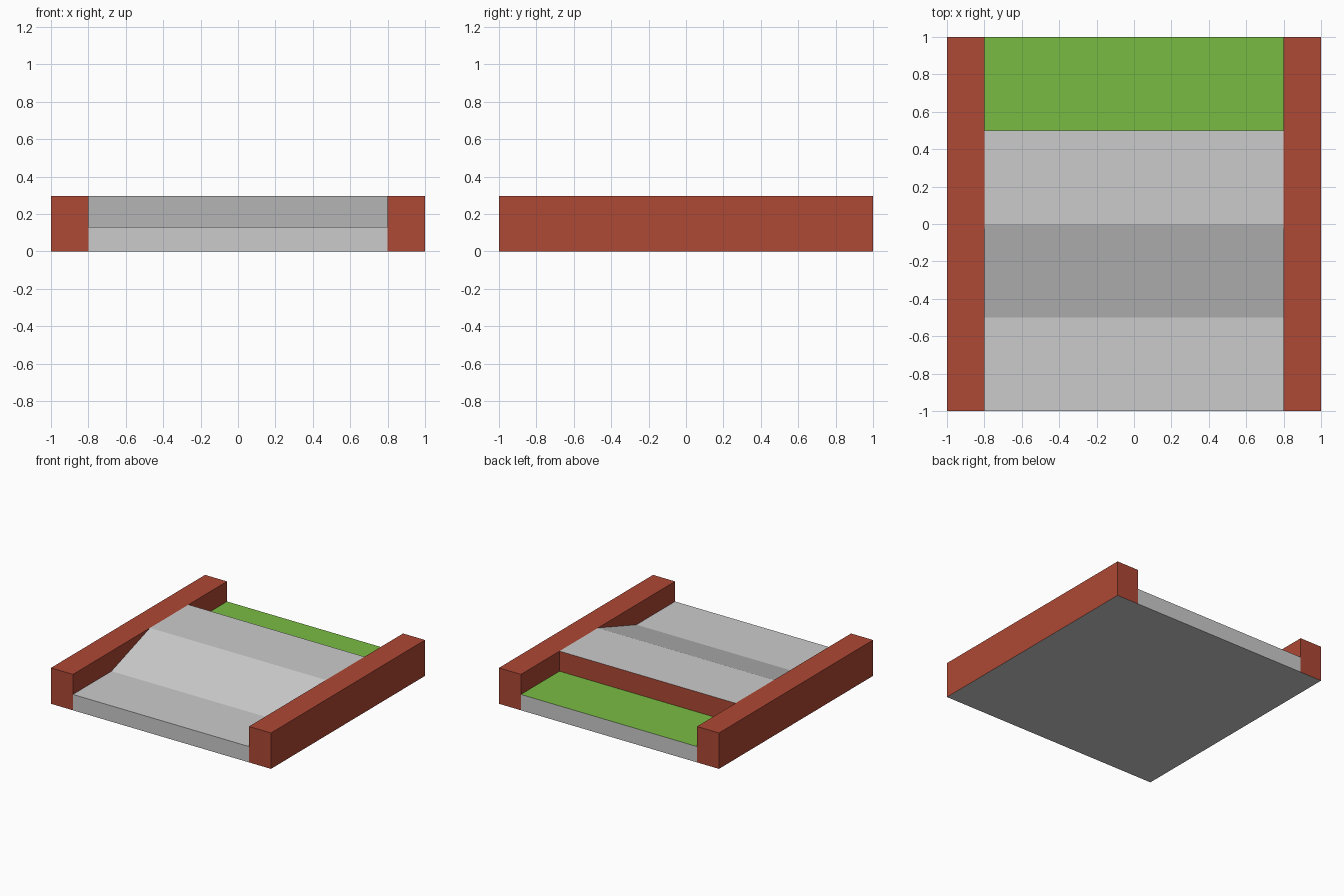
import bpy, bmesh

if "Cube" in bpy.data.objects:
    bpy.data.objects.remove(bpy.data.objects["Cube"])

LOW, HIGH, INNER = 0.13, 0.295, 0.8


def material(name, color):
    mat = bpy.data.materials.new(name)
    mat.diffuse_color = (*color, 1)
    mat.use_nodes = True
    mat.node_tree.nodes["Principled BSDF"].inputs["Base Color"].default_value = mat.diffuse_color
    return mat


red = material("red_paint", (0.42, 0.065, 0.035))
green = material("green_turf", (0.19, 0.50, 0.055))


def make_object(name, bm, mat=None):
    mesh = bpy.data.meshes.new(name)
    bm.to_mesh(mesh)
    bm.free()
    obj = bpy.data.objects.new(name, mesh)
    if mat:
        mesh.materials.append(mat)
    bpy.context.collection.objects.link(obj)
    return obj


def strip(name, profile, half_width, mat=None):
    """Sweep a (y, z) profile across x; normals face up/out when y increases."""
    bm = bmesh.new()
    rows = [[bm.verts.new((x, y, z)) for x in (-half_width, half_width)]
            for y, z in profile]
    for (a, b), (c, d) in zip(rows, rows[1:]):
        bm.faces.new((a, b, d, c))
    return make_object(name, bm, mat)


def wall(name, side):
    """Side wall, left open underneath where the underside panel closes it."""
    bm = bmesh.new()
    bmesh.ops.create_cube(bm, size=1)
    for v in bm.verts:
        v.co.x = v.co.x * (1 - INNER) + side * (1 + INNER) / 2
        v.co.y *= 2
        v.co.z = (v.co.z + 0.5) * HIGH
    bm.normal_update()
    bottom = [f for f in bm.faces if f.normal.z < -0.5]
    bmesh.ops.delete(bm, geom=bottom, context='FACES_ONLY')
    return make_object(name, bm, red)


# Red side walls
wall("left_wall", -1)
wall("right_wall", 1)

# Grey front edge, lower floor, ramp and raised platform
strip("ramp_deck", [(-1, 0), (-1, LOW), (-0.5, LOW), (0, HIGH), (0.5, HIGH)], INNER)

# Red step down to the green back floor
strip("step_face", [(0.5, HIGH), (0.5, LOW)], INNER, red)
strip("back_floor", [(0.5, LOW), (1, LOW)], INNER, green)
strip("back_edge", [(1, LOW), (1, 0)], INNER)

# Grey underside
strip("underside", [(1, 0), (-1, 0)], 1)
